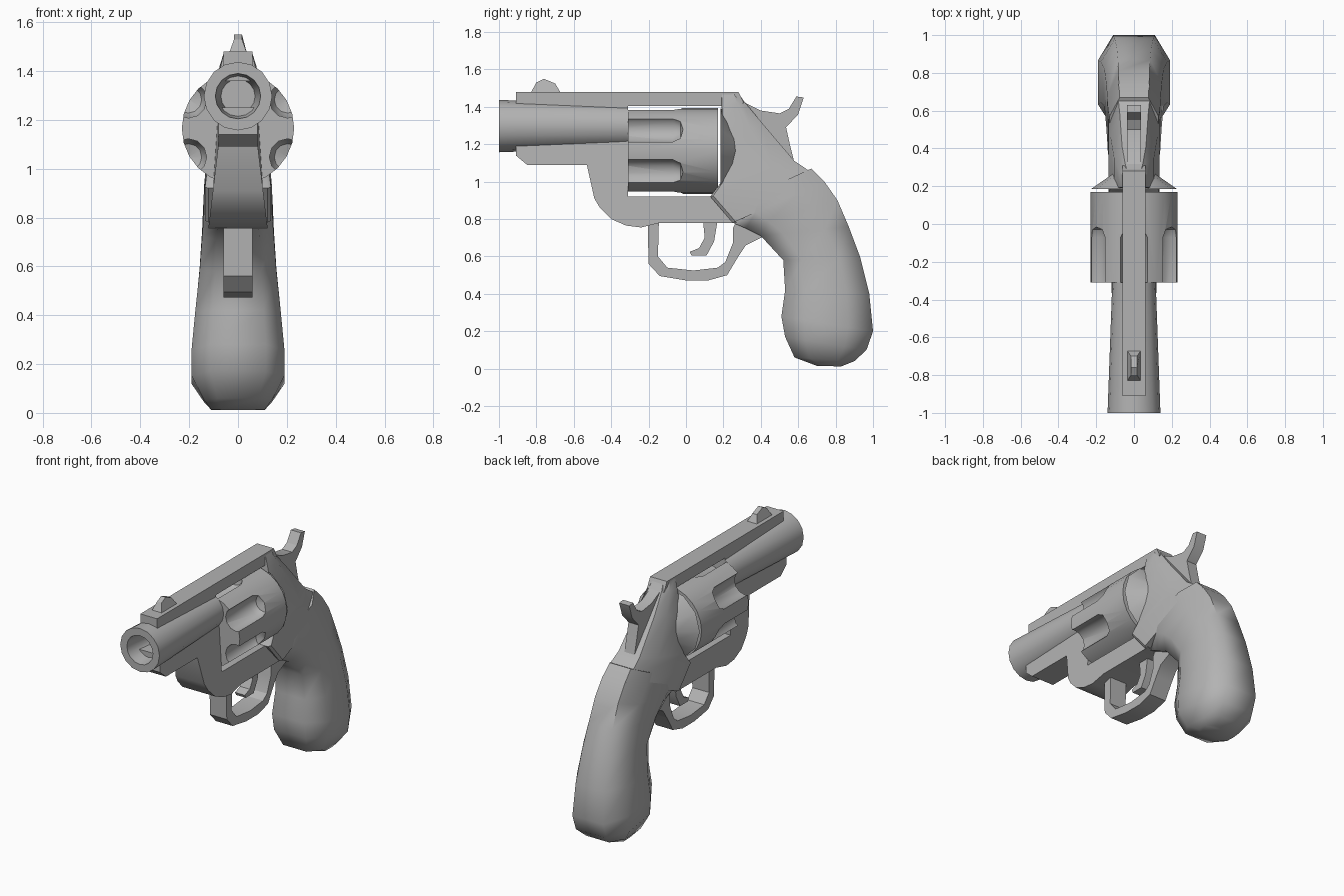
import bpy, bmesh, math
from mathutils import Vector

if "Cube" in bpy.data.objects:
    bpy.data.objects.remove(bpy.data.objects["Cube"], do_unlink=True)

steel = bpy.data.materials.new("grey_steel")
steel.use_nodes = True
steel.diffuse_color = (0.45, 0.45, 0.45, 1)
steel.node_tree.nodes["Principled BSDF"].inputs["Base Color"].default_value = steel.diffuse_color


def finish(name, bm, angle=30):
    bmesh.ops.remove_doubles(bm, verts=bm.verts, dist=0.0005)
    bmesh.ops.recalc_face_normals(bm, faces=bm.faces)
    mesh = bpy.data.meshes.new(name)
    bm.to_mesh(mesh)
    bm.free()
    mesh.materials.append(steel)
    ob = bpy.data.objects.new(name, mesh)
    bpy.context.collection.objects.link(ob)
    smooth(ob, angle)
    return ob


def smooth(ob, angle):
    bpy.ops.object.select_all(action="DESELECT")
    ob.select_set(True)
    bpy.context.view_layer.objects.active = ob
    bpy.ops.object.shade_smooth_by_angle(angle=math.radians(angle))


def plate(name, outline, half_width):
    """Side outline of (y, z) points, widened in x by a number or a rule on y, z."""
    width = half_width if callable(half_width) else lambda y, z: half_width
    bm = bmesh.new()
    left, right = [[bm.verts.new((s * width(y, z), y, z)) for y, z in outline] for s in (1, -1)]
    bm.faces.new(left)
    bm.faces.new(right)
    for i in range(len(outline)):
        bm.faces.new((left[i - 1], left[i], right[i], right[i - 1]))
    return finish(name, bm)


def lathe(name, profile, centres, sides, angle=40):
    """Revolve (y, radius) points about lines along y through each (x, z) centre."""
    bm = bmesh.new()
    for cx, cz in centres:
        rings = []
        for y, r in profile:
            turns = [math.tau * i / sides for i in range(sides)]
            rings.append([bm.verts.new((cx + r * math.cos(a), y, cz + r * math.sin(a))) for a in turns])
        for a, b in zip(rings, rings[1:]):
            for i in range(sides):
                bm.faces.new((a[i - 1], a[i], b[i], b[i - 1]))
    return finish(name, bm, angle)


def loft(name, sections, front, back, angle):
    """Skin chamfered sections; front and back give (flat width, chamfer depth)."""
    bm = bmesh.new()
    rings = []
    (kf, df), (kb, db) = front, back
    shape = [(-kf, 0), (kf, 0), (1, df), (1, 1 - db), (kb, 1), (-kb, 1), (-1, 1 - db), (-1, df)]
    for f, b, w in sections:
        f, b = Vector((0, *f)), Vector((0, *b))
        rings.append([bm.verts.new(f.lerp(b, t) + Vector((k * w, 0, 0))) for k, t in shape])
    for a, b in zip(rings, rings[1:]):
        for i in range(len(shape)):
            bm.faces.new((a[i - 1], a[i], b[i], b[i - 1]))
    bm.faces.new(rings[0])
    bm.faces.new(rings[-1])
    return finish(name, bm, angle)


# Barrel with a hollow muzzle
lathe("barrel", [(-0.31, 0), (-0.31, 0.115), (-1, 0.14), (-1, 0.093), (-0.8, 0.07), (-0.8, 0)],
      [(0, 1.297)], 16)

# Fluted cylinder
AXIS = 1.165
drum = lathe("cylinder", [(-0.31, 0), (-0.31, 0.23), (0.17, 0.23), (0.17, 0)], [(0, AXIS)], 24)
spots = [math.radians(30 + 60 * i) for i in range(6)]
cutter = lathe("flute_cutter", [(-0.4, 0), (-0.4, 0.075), (-0.07, 0.075), (-0.03, 0.055), (-0.015, 0)],
               [(0.235 * math.cos(a), AXIS + 0.235 * math.sin(a)) for a in spots], 12)
cutter.hide_render = True
cut = drum.modifiers.new("flutes", "BOOLEAN")
cut.operation = "DIFFERENCE"
cut.solver = "EXACT"
cut.object = cutter
bpy.context.view_layer.objects.active = drum
bpy.ops.object.modifier_apply(modifier=cut.name)
bpy.data.objects.remove(cutter, do_unlink=True)
smooth(drum, 35)

# Recoil shield behind the cylinder
lathe("recoil_shield", [(0.185, 0), (0.185, 0.228), (0.26, 0.12), (0.31, 0.05), (0.31, 0)], [(0, AXIS)], 12)

# Top strap, sight and lower frame
plate("top_strap", [(-0.91, 1.36), (-0.91, 1.48), (0.28, 1.48), (0.31, 1.42), (0.2, 1.405),
                    (-0.31, 1.405), (-0.31, 1.36)], 0.06)
plate("front_sight", [(-0.83, 1.475), (-0.8, 1.53), (-0.76, 1.55), (-0.7, 1.525), (-0.67, 1.475)],
      lambda y, z: 0.036 if z < 1.5 else 0.016)
plate("lower_frame", [(-0.91, 1.25), (-0.91, 1.14), (-0.85, 1.09), (-0.53, 1.09), (-0.49, 0.91),
                      (-0.46, 0.86), (-0.4, 0.8), (-0.32, 0.765), (-0.24, 0.755), (-0.14, 0.78),
                      (0.27, 0.78), (0.2, 0.92), (-0.31, 0.92), (-0.31, 1.25)],
      lambda y, z: 0.08 + 0.12 * max(0, 1.1 - z))

# Rear frame, rising from the grip to the strap
loft("rear_frame", [((0.25, 0.78), (0.74, 1.0), 0.135), ((0.13, 0.92), (0.64, 1.07), 0.135),
                    ((0.19, 1.0), (0.58, 1.11), 0.125), ((0.19, 1.25), (0.41, 1.31), 0.105),
                    ((0.19, 1.4), (0.31, 1.43), 0.075), ((0.19, 1.475), (0.28, 1.475), 0.058)],
     (0.9, 0.03), (0.6, 0.3), 35)

# Rounded grip
loft("grip", [((0.7, 0.015), (0.83, 0.012), 0.11), ((0.58, 0.06), (0.9, 0.04), 0.14),
              ((0.53, 0.17), (0.965, 0.1), 0.19), ((0.51, 0.28), (1.0, 0.2), 0.19),
              ((0.53, 0.42), (0.98, 0.4), 0.175), ((0.52, 0.58), (0.93, 0.6), 0.157),
              ((0.4, 0.71), (0.87, 0.76), 0.147), ((0.32, 0.75), (0.81, 0.9), 0.142),
              ((0.25, 0.78), (0.74, 1.0), 0.138), ((0.3, 0.9), (0.67, 1.07), 0.13)],
     (0.6, 0.25), (0.58, 0.27), 62)

# Hammer, trigger and guard
plate("hammer", [(0.28, 1.44), (0.4, 1.38), (0.5, 1.365), (0.55, 1.39), (0.59, 1.455), (0.63, 1.45),
                 (0.6, 1.36), (0.535, 1.29), (0.555, 1.2), (0.58, 1.1), (0.4, 1.2)], 0.036)
plate("trigger", [(0.09, 0.8), (0.1, 0.7), (0.07, 0.645), (0.02, 0.625), (0.03, 0.605), (0.11, 0.605),
                  (0.15, 0.68), (0.17, 0.8)], 0.035)
plate("trigger_guard", [(-0.205, 0.79), (-0.2, 0.56), (-0.14, 0.495), (0, 0.472), (0.12, 0.472),
                        (0.22, 0.5), (0.28, 0.6), (0.32, 0.66), (0.42, 0.71), (0.27, 0.79),
                        (0.25, 0.75), (0.25, 0.67), (0.21, 0.57), (0.17, 0.54), (0.04, 0.525),
                        (-0.1, 0.54), (-0.15, 0.6), (-0.145, 0.79)], 0.06)
